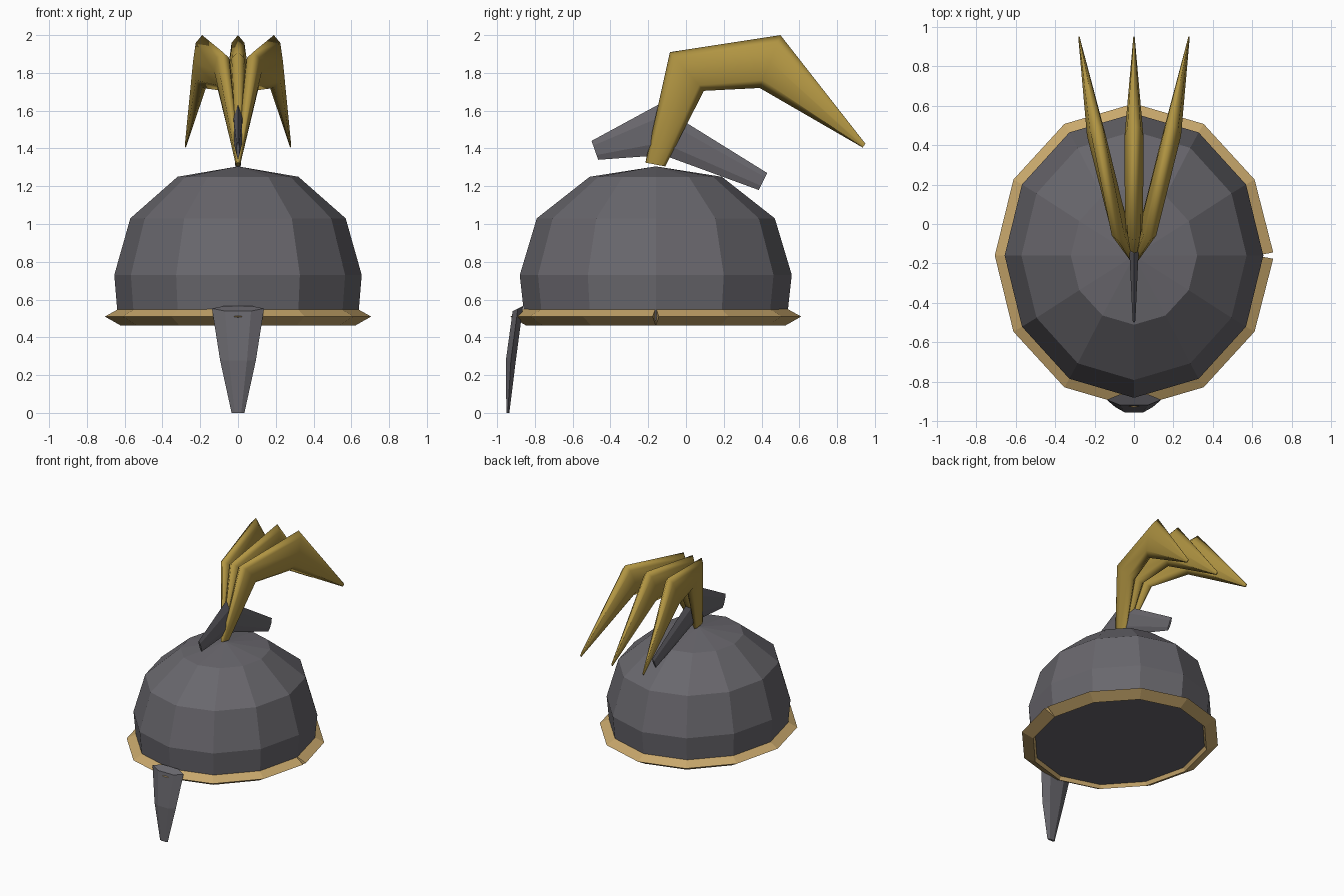
import bpy, bmesh, math
from mathutils import Vector as V

if "Cube" in bpy.data.objects:
    bpy.data.objects.remove(bpy.data.objects["Cube"])


def material(name, rgb):
    m = bpy.data.materials.new(name)
    m.diffuse_color = (*rgb, 1)
    m.use_nodes = True
    m.node_tree.nodes["Principled BSDF"].inputs["Base Color"].default_value = m.diffuse_color
    return m


STEEL = material("dark steel", (0.140, 0.135, 0.152))
TAN = material("tan trim", (0.58, 0.39, 0.15))
GOLD = material("gold plume", (0.44, 0.30, 0.055))
CY = -0.16  # centre of the dome in y


def loft(name, rings, mat, smooth=False):
    """Skin a list of equal-length point rings and cap both ends."""
    bm = bmesh.new()
    loops = [[bm.verts.new(p) for p in r] for r in rings]
    n = len(rings[0])
    for a, b in zip(loops, loops[1:]):
        for i in range(n):
            j = (i + 1) % n
            bm.faces.new((a[i], a[j], b[j], b[i]))
    bm.faces.new(loops[0])
    bm.faces.new(loops[-1])
    bmesh.ops.remove_doubles(bm, verts=bm.verts, dist=1e-5)
    bmesh.ops.recalc_face_normals(bm, faces=bm.faces)
    for f in bm.faces:
        f.smooth = smooth and len(f.verts) == 4
    me = bpy.data.meshes.new(name)
    bm.to_mesh(me)
    bm.free()
    me.materials.append(mat)
    ob = bpy.data.objects.new(name, me)
    bpy.context.collection.objects.link(ob)
    return ob


def lens(c, long, short, n=6):
    """Flat n-sided ellipse section with its points on the long axis."""
    return [V(c) + V(long) * math.cos(2 * math.pi * i / n)
            + V(short) * math.sin(2 * math.pi * i / n) for i in range(n)]


def blade(top, bottom, half_width, x=0, n=6):
    """Upright lens section between two (y, z) points."""
    t, b = V((x, *top)), V((x, *bottom))
    return lens((t + b) / 2, (t - b) / 2, (half_width, 0, 0), n)


# Twelve-sided dome, slightly longer than wide, closed underneath
def dome_ring(rx, ry, z):
    return [(rx * math.cos(i * math.pi / 6), CY + ry * math.sin(i * math.pi / 6), z)
            for i in range(12)]


loft("dome", [dome_ring(*r) for r in (
    (0.63, 0.69, 0.49), (0.64, 0.70, 0.55), (0.655, 0.72, 0.73),
    (0.57, 0.63, 1.03), (0.32, 0.35, 1.25), (0.0, 0.0, 1.305))], STEEL)

# Diamond-profile brim, open by a small notch on the right
brim = []
for k in range(13):
    a = k * math.pi / 6
    ring = []
    for d, z in ((0.085, 0.51), (0, 0.557), (-0.025, 0.51), (0, 0.462)):
        gap = 0.19 * max(d, 0) * {0: 1, 12: -1}.get(k, 0)
        ring.append(((0.62 + d) * math.cos(a),
                     CY + (0.685 + d) * math.sin(a) + gap, z))
    brim.append(ring)
loft("brim", brim, TAN)

# Nose guard
loft("nose_guard", [
    lens((0, -0.89, 0.553), (0.138, 0, 0), (0, 0.032, 0.016)),
    lens((0, -0.927, 0.28), (0.095, 0, 0), (0, 0.031, 0.004)),
    lens((0, -0.943, 0.0), (0.034, 0, 0), (0, 0.009, 0))], STEEL)

# Crest holder on top of the dome
loft("crest_holder", [
    blade((-0.50, 1.44), (-0.465, 1.34), 0.008),
    blade((-0.15, 1.63), (-0.12, 1.365), 0.027),
    blade((0.43, 1.27), (0.385, 1.18), 0.008)], STEEL)

# Three curved plumes fanning backward
for name, s in (("plume_left", -1), ("plume_middle", 0), ("plume_right", 1)):
    loft(name, [
        blade((-0.215, 1.325), (-0.11, 1.305), 0.012, 0, 8),
        blade((-0.085, 1.91), (0.095, 1.705), 0.046, 0.08 * s, 8),
        blade((0.50, 2.0), (0.39, 1.72), 0.048, 0.19 * s, 8),
        blade((0.95, 1.425), (0.935, 1.405), 0.004, 0.278 * s, 8)], GOLD, smooth=True)
